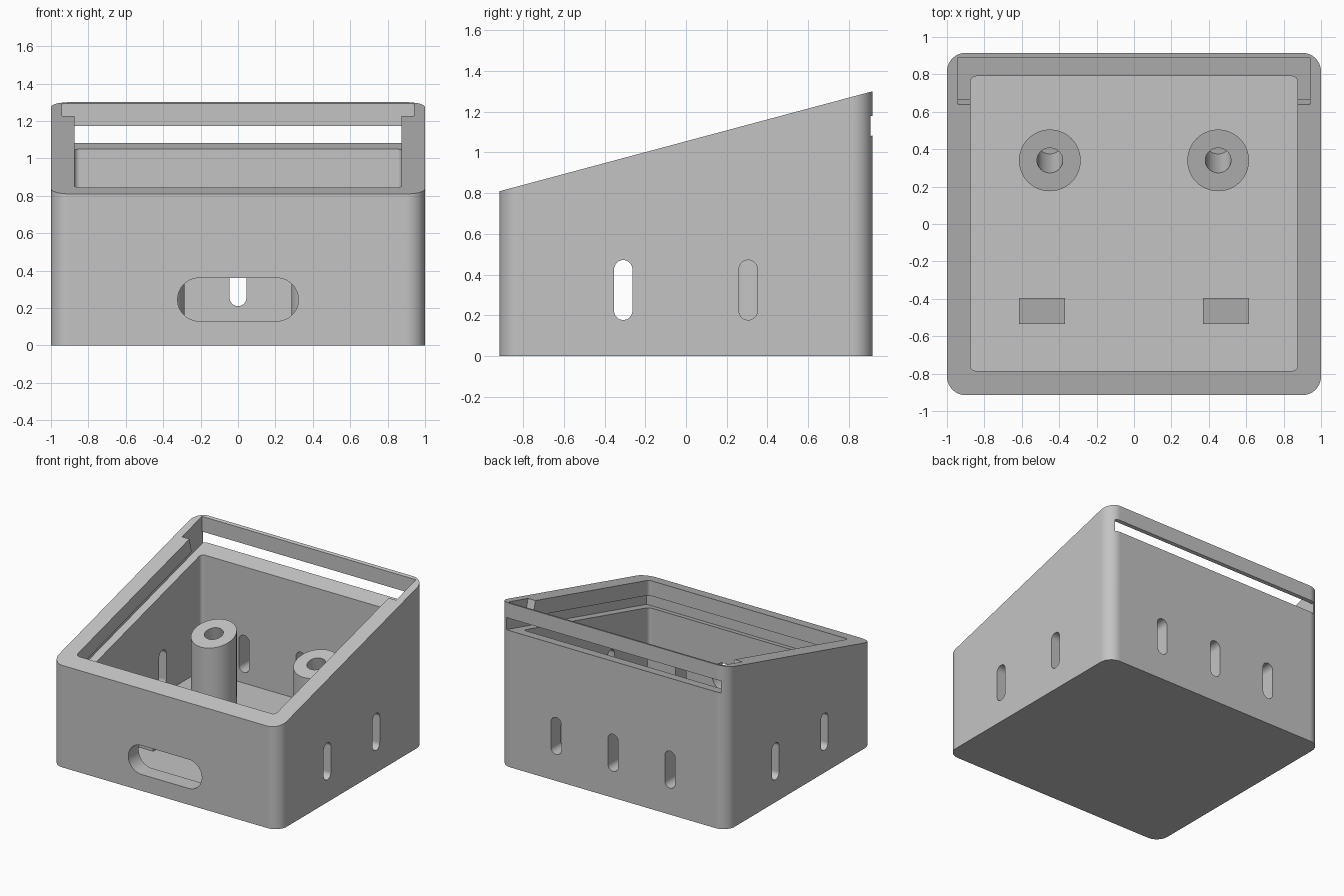
import bpy, bmesh, math

cube = bpy.data.objects.get("Cube")
if cube:
    bpy.data.objects.remove(cube, do_unlink=True)

SLOPE = math.tan(math.radians(15))

plastic = bpy.data.materials.new("grey plastic")
plastic.use_nodes = True
colour = (0.55, 0.55, 0.55, 1)
plastic.diffuse_color = colour
plastic.node_tree.nodes["Principled BSDF"].inputs["Base Color"].default_value = colour


def top(y, drop=0.0):
    """Height of the sloping rim at depth y, lowered by drop."""
    return 1.055 + SLOPE * y - drop


def rounded(a, b, half_a, half_b, r, steps=12):
    """Rounded rectangle outline; a slot when r equals the smaller half size."""
    pts = []
    for quarter, (sa, sb) in enumerate([(1, 1), (-1, 1), (-1, -1), (1, -1)]):
        for i in range(steps + 1):
            t = math.pi / 2 * (quarter + i / steps)
            p = (a + sa * (half_a - r) + r * math.cos(t),
                 b + sb * (half_b - r) + r * math.sin(t))
            if not pts or math.dist(p, pts[-1]) > 1e-5:
                pts.append(p)
    if math.dist(pts[0], pts[-1]) < 1e-5:
        pts.pop()
    return pts


def prism(name, pts, axis, lo, hi):
    """Extrude a 2D outline along an axis from lo to hi."""
    place = {"x": lambda a, b, h: (h, a, b),
             "y": lambda a, b, h: (a, h, b),
             "z": lambda a, b, h: (a, b, h)}[axis]
    bm = bmesh.new()
    rings = [[bm.verts.new(place(a, b, h)) for a, b in pts] for h in (lo, hi)]
    bm.faces.new(rings[0])
    bm.faces.new(rings[1])
    for i in range(len(pts)):
        j = (i + 1) % len(pts)
        bm.faces.new((rings[0][i], rings[0][j], rings[1][j], rings[1][i]))
    bmesh.ops.recalc_face_normals(bm, faces=bm.faces)
    mesh = bpy.data.meshes.new(name)
    bm.to_mesh(mesh)
    bm.free()
    obj = bpy.data.objects.new(name, mesh)
    bpy.context.collection.objects.link(obj)
    return obj


def activate(obj):
    bpy.ops.object.select_all(action="DESELECT")
    obj.select_set(True)
    bpy.context.view_layer.objects.active = obj


def cut(obj, cutter):
    """Subtract the cutter from the part, then discard it."""
    cutter.hide_render = True
    mod = obj.modifiers.new("cut", "BOOLEAN")
    mod.operation, mod.solver, mod.object = "DIFFERENCE", "EXACT", cutter
    activate(obj)
    bpy.ops.object.modifier_apply(modifier=mod.name)
    bpy.data.objects.remove(cutter, do_unlink=True)


def cut_slope(obj, drop):
    """Trim the part parallel to the sloping rim."""
    pts = [(-2, top(-2, drop)), (2, top(2, drop)), (2, 3), (-2, 3)]
    cut(obj, prism("slope_cutter", pts, "x", -1.5, 1.5))


def finish(obj):
    obj.data.materials.clear()
    obj.data.materials.append(plastic)
    activate(obj)
    bpy.ops.object.shade_smooth_by_angle(angle=math.radians(30))
    mod = obj.modifiers.new("even shading", "WEIGHTED_NORMAL")
    mod.keep_sharp = True


# Case shell: sloping top and hollow inside
case = prism("case", rounded(0, 0, 1, 0.915, 0.1), "z", 0, 1.5)
cut_slope(case, 0)
cut(case, prism("cavity", rounded(0, 0.0025, 0.875, 0.7875, 0.03), "z", 0.125, 2))

# Lid groove, open through the back wall
groove = [(-0.85, top(-0.85, 0.217)), (1.2, top(1.2, 0.217)),
          (1.2, top(1.2, 0.12)), (-0.85, top(-0.85, 0.12))]
cut(case, prism("lid_groove", groove, "x", -0.94, 0.94))

# Wider pocket at the back of the rim
pocket = [(0.64, 1.6), (0.64, top(0.64)), (0.68, top(0.68, 0.17)),
          (0.89, top(0.89, 0.17)), (0.89, 1.6)]
cut(case, prism("rim_pocket", pocket, "x", -0.94, 0.94))

# Front opening, side vents and back vents
cut(case, prism("front_opening", rounded(0, 0.245, 0.323, 0.115, 0.115), "y", -1.2, -0.7))
for y in (-0.308, 0.305):
    cut(case, prism("side_vent", rounded(y, 0.325, 0.045, 0.147, 0.045), "x", -1.2, 1.2))
for x in (-0.5, 0, 0.5):
    cut(case, prism("back_vent", rounded(x, 0.357, 0.045, 0.147, 0.045), "y", 0.7, 1.2))
finish(case)

# Screw posts and support blocks, mirrored left and right
for side, name in ((1, "left"), (-1, "right")):
    x, y, drop = side * 0.45, 0.34, 0.442
    post = prism(name + "_screw_post", rounded(x, y, 0.165, 0.165, 0.165), "z", 0.1, 1)
    cut_slope(post, drop)
    hole = prism("screw_hole", rounded(0, 0, 0.069, 0.069, 0.069), "z", -0.39, 0.2)
    hole.location = (x, y, top(y, drop))
    hole.rotation_euler.x = math.radians(15)
    bpy.context.view_layer.update()
    cut(post, hole)
    finish(post)

    block = prism(name + "_support_block",
                  [(side * 0.37, -0.535), (side * 0.615, -0.535),
                   (side * 0.615, -0.395), (side * 0.37, -0.395)], "z", 0.1, 1)
    cut_slope(block, drop)
    finish(block)
